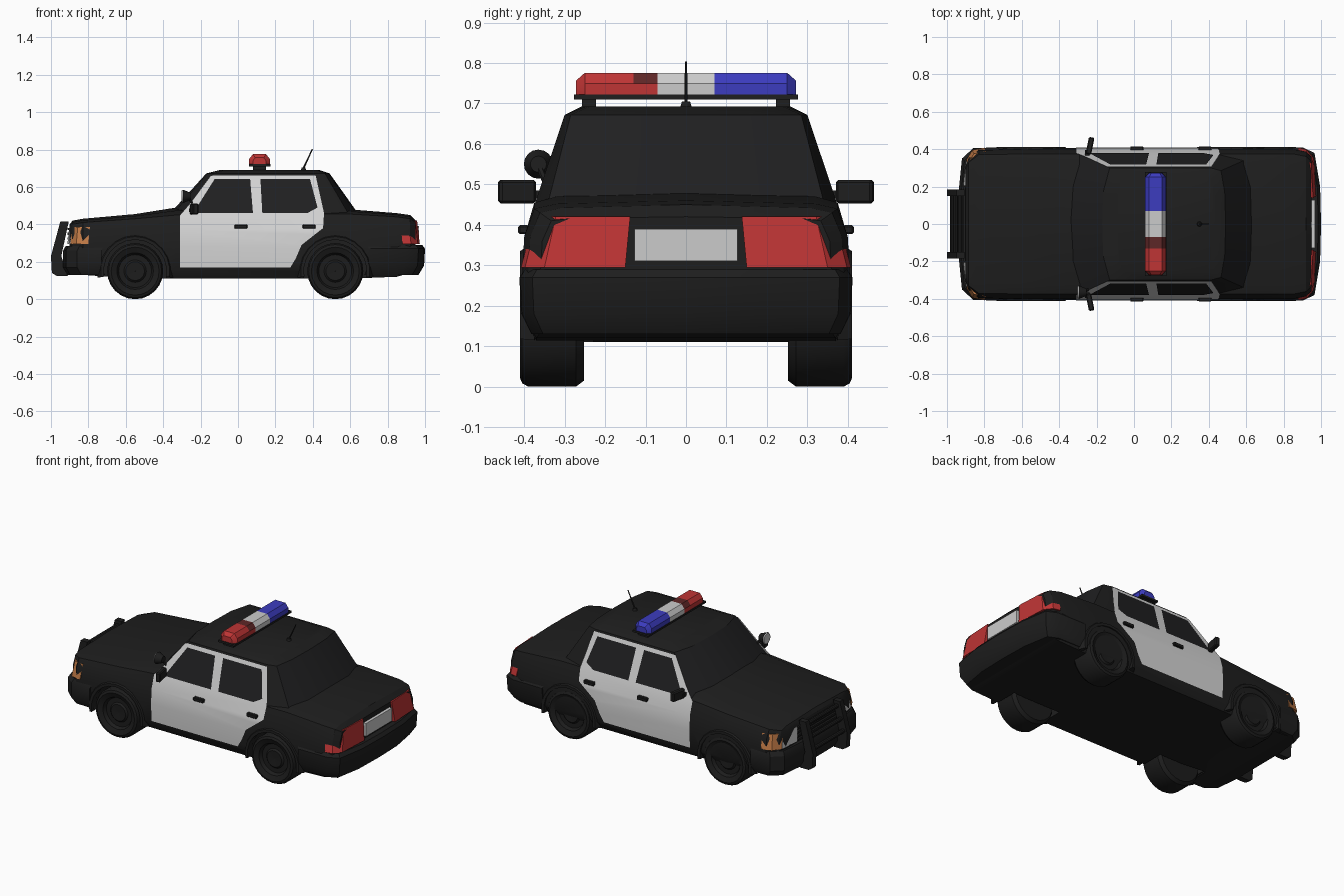
import bpy, bmesh, math
from mathutils import Vector, Matrix

if "Cube" in bpy.data.objects:
    bpy.data.objects.remove(bpy.data.objects["Cube"])


def material(name, r, g, b):
    m = bpy.data.materials.new(name)
    m.diffuse_color = (r, g, b, 1)
    m.use_nodes = True
    m.node_tree.nodes["Principled BSDF"].inputs["Base Color"].default_value = m.diffuse_color
    return m


BLACK = material("black_paint", .013, .013, .013)
GLASS = material("dark_glass", .014, .014, .015)
RUBBER = material("rubber", .012, .012, .012)
WHITE = material("white_paint", .66, .66, .66)
LENS = material("pale_lens", .6, .6, .6)
RED = material("red_lens", .52, .035, .035)
DARK_RED = material("dark_red_lens", .11, .02, .02)
BLUE = material("blue_lens", .045, .045, .52)
ORANGE = material("orange_lens", .52, .19, .06)


def finish(name, bm, mats, recalc=True):
    if recalc:
        bmesh.ops.recalc_face_normals(bm, faces=bm.faces)
    me = bpy.data.meshes.new(name)
    bm.to_mesh(me)
    bm.free()
    ob = bpy.data.objects.new(name, me)
    bpy.context.collection.objects.link(ob)
    for m in mats if isinstance(mats, list) else [mats]:
        me.materials.append(m)
    return ob


def loft(name, rings, mat, closed=False):
    """Skin a list of equal closed rings, capped unless the loft itself closes."""
    bm = bmesh.new()
    rows = [[bm.verts.new(p) for p in r] for r in rings]
    n = len(rows[0])
    pairs = list(zip(rows, rows[1:])) + ([(rows[-1], rows[0])] if closed else [])
    for a, b in pairs:
        for i in range(n):
            bm.faces.new((a[i], a[(i + 1) % n], b[(i + 1) % n], b[i]))
    if not closed:
        bm.faces.new(rows[0])
        bm.faces.new(rows[-1])
    return finish(name, bm, mat)


def mirrored(half):
    """Full ring from a half ring with y >= 0 that starts and ends on y = 0."""
    return half + [(x, -y, z) for x, y, z in half[-2:0:-1]]


def box(name, centre, size, mat, bevel=0.0, turn=0.0):
    bm = bmesh.new()
    bmesh.ops.create_cube(bm, size=1, matrix=Matrix.Diagonal((*size, 1)))
    if bevel:
        bmesh.ops.bevel(bm, geom=bm.edges[:], offset=bevel, segments=1, affect='EDGES')
    bm.transform(Matrix.Translation(centre) @ Matrix.Rotation(turn, 4, 'Z'))
    return finish(name, bm, mat)


def rod(name, a, b, r0, r1, mat, segs=10):
    a, b = Vector(a), Vector(b)
    bm = bmesh.new()
    bmesh.ops.create_cone(bm, cap_ends=True, segments=segs, radius1=r0, radius2=r1, depth=(b - a).length)
    bm.transform(Matrix.Translation((a + b) / 2) @ (b - a).to_track_quat('Z', 'Y').to_matrix().to_4x4())
    return finish(name, bm, mat)


# Side contour of the car, as (z, half width)
SIDE = [(.11, .37), (.16, .40), (.28, .405), (.37, .40), (.45, .375), (.67, .30)]


def side_y(z):
    for (z0, y0), (z1, y1) in zip(SIDE, SIDE[1:]):
        if z <= z1:
            return y0 + (y1 - y0) * (z - z0) / (z1 - z0)
    return SIDE[-1][1]


def side_panel(name, outline, mat, lift, side):
    """Thin plate drawn in x, z and bent onto the side contour."""
    bm = bmesh.new()
    bm.faces.new([bm.verts.new((x, 0, z)) for x, z in outline])
    for z, _ in SIDE:
        bmesh.ops.bisect_plane(bm, geom=bm.verts[:] + bm.edges[:] + bm.faces[:],
                               plane_co=(0, 0, z), plane_no=(0, 0, 1))
    for v in bm.verts:
        v.co.y = side * (side_y(v.co.z) + lift)
    bm.normal_update()
    for f in bm.faces:
        if f.normal.y * side < 0:
            f.normal_flip()
    return finish(name, bm, mat, recalc=False)


# Lower body: x, half width, underside, shoulder height, centre height
stations = [(-.90, .31, .17, .385, .40), (-.885, .355, .15, .40, .42), (-.83, .40, .13, .41, .43),
            (-.55, .405, .11, .43, .455), (-.33, .405, .11, .45, .49), (.60, .405, .11, .455, .48),
            (.85, .405, .12, .44, .46), (.92, .39, .14, .43, .45), (.95, .36, .16, .41, .42)]
rings = []
for x, w, zb, ze, zc in stations:
    s = w / .405
    prof = [(0, zb), (.37, zb), (.40, zb + .05), (.405, .28), (.40, min(.37, ze - .05)),
            (.375, ze), (.32, ze + .6 * (zc - ze)), (0, zc)]
    rings.append(mirrored([(x, y * s, z) for y, z in prof]))
body = loft("lower_body", rings, BLACK)

# Wheel wells cut from the body
WHEELS = [("front", -.55), ("rear", .52)]
for _, wx in WHEELS:
    for s in (-1, 1):
        cutter = rod("well_cutter", (wx, s * .23, .15), (wx, s * .5, .15), .17, .17, BLACK, 28)
        cutter.hide_render = True
        mod = body.modifiers.new("well", 'BOOLEAN')
        mod.operation, mod.solver, mod.object = 'DIFFERENCE', 'EXACT', cutter
        bpy.context.view_layer.objects.active = body
        bpy.ops.object.modifier_apply(modifier=mod.name)
        bpy.data.objects.remove(cutter)

# Cabin: sill ring, roof edge ring, roof cap ring
base = [(-.38, 0), (-.36, .2), (-.30, .378), (.05, .378), (.45, .378), (.60, .345), (.645, .2), (.655, 0)]
edge = [(-.17, 0), (-.165, .17), (-.13, .30), (.10, .30), (.41, .30), (.465, .285), (.485, .17), (.49, 0)]
cap = [(-.09, 0), (-.09, .15), (-.07, .25), (.10, .26), (.39, .25), (.42, .24), (.43, .15), (.43, 0)]
levels = [(base, .44), (edge, .672), (cap, .692)]
cabin = loft("cabin", [mirrored([(x, y, z) for x, y in r]) for r, z in levels], [BLACK, GLASS])
for f in cabin.data.polygons:
    if .2 < f.normal.z < .9 and abs(f.normal.x) > .6 and f.center.z < .65:
        f.material_index = 1

# Bumpers: plan outline extruded in tapering levels
for name, plan, levels in (
        ("front_bumper", [(-.73, 0), (-.73, .41), (-.86, .405), (-.92, .35), (-.935, .2), (-.935, 0)],
         [(.13, .95), (.17, 1), (.26, 1), (.285, .97)]),
        ("rear_bumper", [(.70, 0), (.70, .412), (.90, .41), (.965, .38), (.995, .2), (1, 0)],
         [(.13, .93), (.18, .99), (.27, 1), (.29, .97)])):
    loft(name, [mirrored([(x * (.5 + .5 * k), y * k, z) for x, y in plan]) for z, k in levels], BLACK)

# Wheels and arch lips
tyre = [(.001, .385), (.05, .388), (.06, .378), (.088, .378), (.098, .398), (.128, .411),
        (.142, .405), (.15, .39), (.15, .272), (.135, .252), (.001, .252)]
for label, wx in WHEELS:
    for s in (-1, 1):
        turns = [2 * math.pi * i / 24 for i in range(24)]
        loft(label + "_wheel", [[(wx + r * math.cos(t), s * y, .15 + r * math.sin(t)) for r, y in tyre]
                                for t in turns], RUBBER, closed=True)
        arc = [math.radians(-10 + 200 * i / 12) for i in range(13)]
        lip = [(.168, .37), (.168, .411), (.185, .411), (.205, .375)]
        loft(label + "_arch", [[(wx + r * math.cos(t), s * y, .15 + r * math.sin(t)) for r, y in lip]
                               for t in arc], BLACK)

# Doors, side windows, handles, mirrors, lamps on both sides
door = [(-.31, .17), (.28, .17), (.31, .22), (.34, .29), (.41, .345), (.455, .38), (.46, .46),
        (.415, .662), (-.145, .662), (-.25, .52), (-.31, .45)]
front_window = [(-.24, .46), (.08, .46), (.065, .642), (-.125, .642)]
rear_window = [(.13, .46), (.37, .46), (.425, .49), (.385, .642), (.12, .642)]


def lamp(name, plan, s, z0, z1, mat, kx=.99, ky=.95):
    loft(name, [[(x, s * y, z0) for x, y in plan], [(x * kx, s * y * ky, z1) for x, y in plan]], mat)


for s in (-1, 1):
    side_panel("doors", door, WHITE, .004, s)
    side_panel("front_side_window", front_window, GLASS, .008, s)
    side_panel("rear_side_window", rear_window, GLASS, .008, s)
    for hx in (.015, .38):
        box("door_handle", (hx, s * .402, .388), (.07, .026, .022), BLACK, .004)
    box("wing_mirror", (-.235, s * .418, .482), (.03, .092, .058), BLACK, .006, -s * .2)
    box("mirror_stem", (-.25, s * .37, .475), (.025, .05, .02), BLACK)
    lamp("tail_light", [(.88, .408), (.925, .398), (.962, .35), (.972, .15), (.93, .15), (.88, .36)],
         s, .295, .42, RED, .985, .92)
    lamp("corner_light", [(-.80, .408), (-.865, .395), (-.897, .34), (-.86, .32), (-.80, .36)],
         s, .295, .385, ORANGE)
    lamp("headlight", [(-.897, .338), (-.912, .21), (-.87, .21), (-.86, .338)], s, .295, .38, LENS)

# Number plate and grille
box("rear_plate", (.953, 0, .35), (.03, .255, .08), LENS)
for z in (.30, .325, .35, .375):
    box("grille_slat", (-.903, 0, z), (.016, .40, .012), BLACK)

# Push bar
upright = [(-.995, .14), (-1, .23), (-.95, .415), (-.905, .415), (-.945, .23), (-.91, .125), (-.97, .125)]
for s in (-1, 1):
    loft("push_bar_upright", [[(x, s * y, z) for x, z in upright] for y in (.15, .185)], BLACK)
for x, z in ((-.972, .24), (-.955, .31), (-.93, .385)):
    rod("push_bar_rail", (x, -.17, z), (x, .17, z), .013, .013, BLACK)

# Roof light bar
box("light_bar_base", (.115, 0, .716), (.115, .555, .012), BLACK)
for s in (-1, 1):
    box("light_bar_foot", (.115, s * .24, .697), (.07, .035, .034), BLACK)
lens = [(.06, .72), (.17, .72), (.17, .75), (.15, .776), (.08, .776), (.06, .75)]


def bar_ring(y, k=1.0):
    return [(.115 + (x - .115) * k, y, .72 + (z - .72) * k) for x, z in lens]


loft("red_light", [bar_ring(-.272, .65), bar_ring(-.25), bar_ring(-.13)], RED)
inner = loft("inner_red_light", [bar_ring(-.13), bar_ring(-.07)], [RED, DARK_RED])
for f in inner.data.polygons:
    if f.normal.z > .3:
        f.material_index = 1
loft("centre_light", [bar_ring(-.07), bar_ring(.07)], LENS)
loft("blue_light", [bar_ring(.07), bar_ring(.25), bar_ring(.272, .65)], BLUE)

# Aerial and spotlight
rod("aerial_base", (.35, 0, .685), (.35, 0, .705), .016, .01, BLACK)
rod("aerial", (.35, 0, .70), (.398, 0, .803), .005, .003, BLACK, 6)
rod("spotlight_shell", (-.295, -.365, .55), (-.255, -.365, .55), .036, .02, BLACK, 16)
rod("spotlight_lens", (-.301, -.365, .55), (-.295, -.365, .55), .032, .034, LENS, 16)
rod("spotlight_stem", (-.27, -.365, .55), (-.235, -.345, .50), .008, .008, BLACK, 6)

# Smooth shading with sharp creases
for ob in bpy.context.scene.objects:
    ob.select_set(True)
    bpy.context.view_layer.objects.active = ob
bpy.ops.object.shade_smooth_by_angle(angle=math.radians(32))
